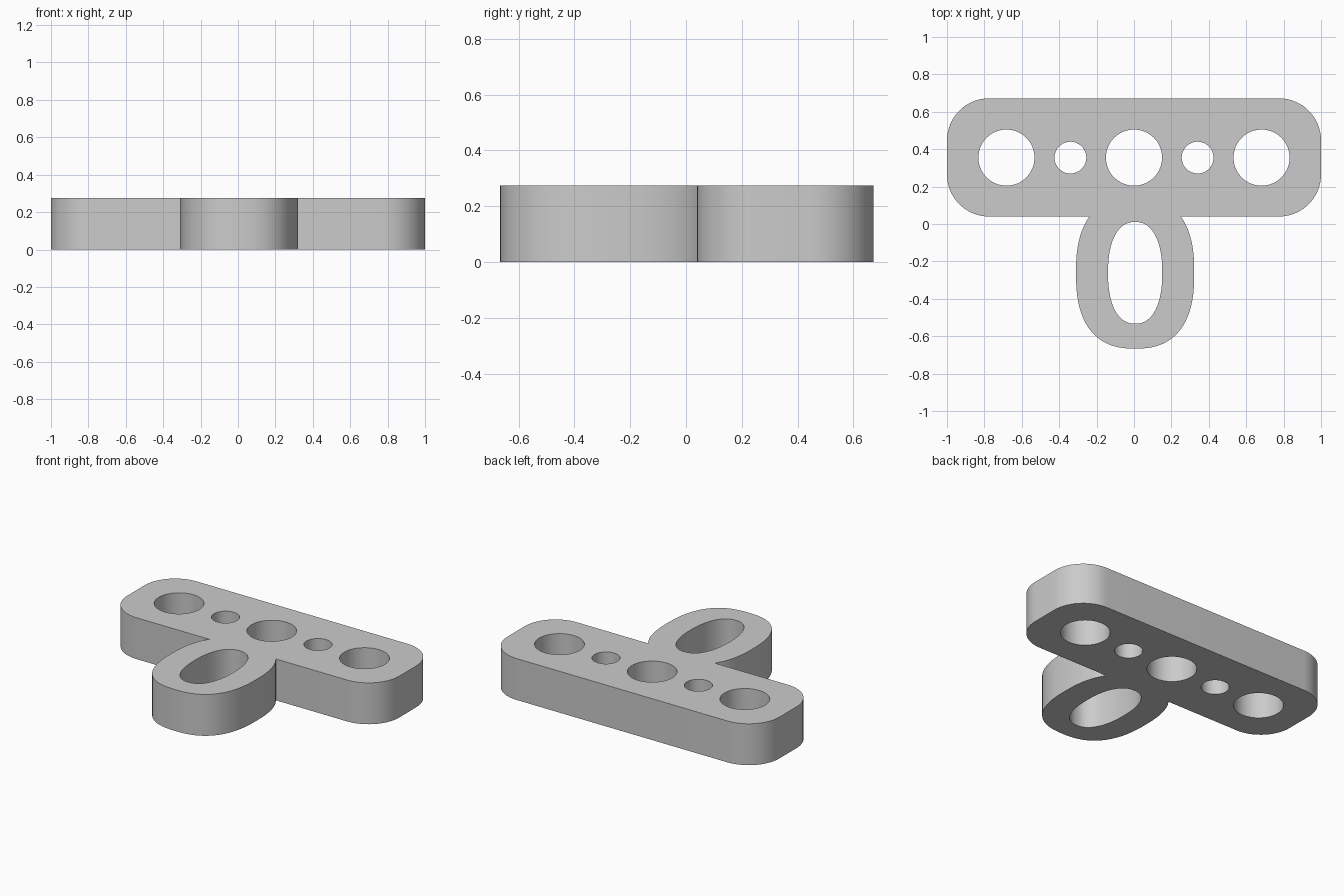
import bpy
import bmesh
from math import cos, sin, pi, radians, copysign

cube = bpy.data.objects.get("Cube")
if cube:
    bpy.data.objects.remove(cube, do_unlink=True)

HEIGHT = 0.275
BAR_FRONT, BAR_BACK = 0.04, 0.672
CORNER = 0.225
HOLE_Y = 0.355
LOOP_X, LOOP_Y = 0.006, -0.261


def superellipse(cx, cy, rx, ry, power=2.0, steps=64, start=0.0, sweep=2 * pi):
    """Points of a full or partial rounded oval, anticlockwise."""
    points = []
    for i in range(steps):
        a = start + sweep * i / steps
        c, s = cos(a), sin(a)
        points.append((cx + rx * copysign(abs(c) ** (2 / power), c),
                       cy + ry * copysign(abs(s) ** (2 / power), s)))
    return points


def corner(cx, cy, start):
    """Quarter circle for one bar corner."""
    return superellipse(cx, cy, CORNER, CORNER, 2, 16, start, pi / 2 * 16 / 15)


# Outer outline: rounded bar joined to the oval loop in front of it
inner_x = 1 - CORNER
front_y, back_y = BAR_FRONT + CORNER, BAR_BACK - CORNER
outline = corner(inner_x, front_y, -pi / 2)
outline += corner(inner_x, back_y, 0)
outline += corner(-inner_x, back_y, pi / 2)
outline += corner(-inner_x, front_y, pi)
oval = superellipse(LOOP_X, LOOP_Y, 0.316, 0.405, 2.5, 128, pi / 2)
power, rise = 2.5, (BAR_FRONT - LOOP_Y) / 0.405
reach = 0.316 * (1 - rise ** power) ** (1 / power)
outline.append((LOOP_X - reach, BAR_FRONT))
outline += [p for p in oval if p[1] < BAR_FRONT - 0.005]
outline.append((LOOP_X + reach, BAR_FRONT))

# Openings: the oval slot, three large holes and two small ones
loops = [outline, superellipse(LOOP_X, LOOP_Y, 0.145, 0.272, 2.3)]
loops += [superellipse(x, HOLE_Y, 0.15, 0.15) for x in (-0.682, 0, 0.682)]
loops += [superellipse(x, HOLE_Y, 0.085, 0.085) for x in (-0.34, 0.34)]

# Fill the flat plate between the loops and extrude it upward
bm = bmesh.new()
edges = []
for loop in loops:
    verts = [bm.verts.new((x, y, 0)) for x, y in loop]
    edges += [bm.edges.new((v, verts[(i + 1) % len(verts)])) for i, v in enumerate(verts)]
bmesh.ops.triangle_fill(bm, edges=edges, use_beauty=True, use_dissolve=False, normal=(0, 0, 1))
result = bmesh.ops.extrude_face_region(bm, geom=bm.faces[:], use_keep_orig=True)
top = [g for g in result["geom"] if isinstance(g, bmesh.types.BMVert)]
bmesh.ops.translate(bm, verts=top, vec=(0, 0, HEIGHT))
bmesh.ops.recalc_face_normals(bm, faces=bm.faces[:])

mesh = bpy.data.meshes.new("bracket_plate")
bm.to_mesh(mesh)
bm.free()
plate = bpy.data.objects.new("bracket_plate", mesh)
bpy.context.collection.objects.link(plate)

# Plain grey finish
grey = bpy.data.materials.new("light_grey")
grey.use_nodes = True
colour = (0.6, 0.6, 0.6, 1)
grey.diffuse_color = colour
grey.node_tree.nodes["Principled BSDF"].inputs["Base Color"].default_value = colour
mesh.materials.append(grey)

# Smooth curved walls, crisp rims
bpy.ops.object.select_all(action="DESELECT")
plate.select_set(True)
bpy.context.view_layer.objects.active = plate
bpy.ops.object.shade_smooth_by_angle(angle=radians(30))
